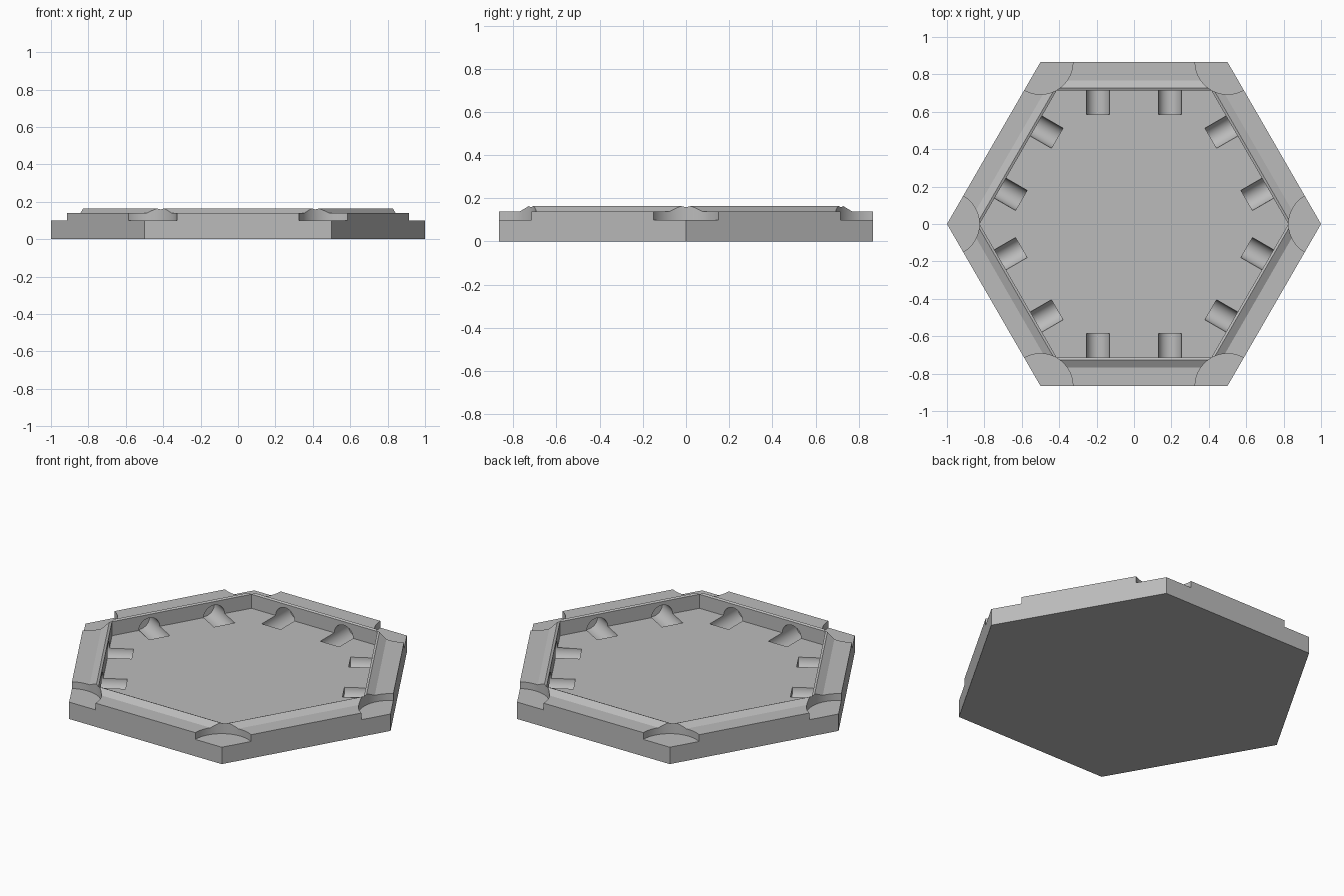
import bpy, bmesh
from math import cos, sin, pi, radians
from mathutils import Matrix, Vector

if "Cube" in bpy.data.objects:
    bpy.data.objects.remove(bpy.data.objects["Cube"], do_unlink=True)

APOTHEM = 3 ** 0.5 / 2
FLOOR = 0.075
WALL = 0.715

grey = bpy.data.materials.new("plain grey")
grey.use_nodes = True
grey.diffuse_color = (0.5, 0.5, 0.5, 1)
grey.node_tree.nodes["Principled BSDF"].inputs["Base Color"].default_value = (0.5, 0.5, 0.5, 1)


def make_object(name, bm):
    bmesh.ops.recalc_face_normals(bm, faces=bm.faces)
    mesh = bpy.data.meshes.new(name)
    bm.to_mesh(mesh)
    bm.free()
    obj = bpy.data.objects.new(name, mesh)
    bpy.context.collection.objects.link(obj)
    mesh.materials.append(grey)
    return obj


# Hexagonal tray: loft a rim profile of (apothem, height) around six sides
profile = [(APOTHEM, 0), (APOTHEM, 0.14), (0.768, 0.14),
           (0.728, 0.164), (WALL, 0.158), (WALL, FLOOR)]
bm = bmesh.new()
rings = []
for a, z in profile:
    r = a / APOTHEM
    rings.append([bm.verts.new((r * cos(i * pi / 3), r * sin(i * pi / 3), z)) for i in range(6)])
for low, high in zip(rings, rings[1:]):
    for i in range(6):
        j = (i + 1) % 6
        bm.faces.new((low[i], low[j], high[j], high[i]))
bm.faces.new(rings[0][::-1])
bm.faces.new(rings[-1])
tray = make_object("hexagonal_tray", bm)

# Cutters: round corner notches and paired peg sockets in each side
cut = bmesh.new()


def cylinder(radius, depth, segments, matrix):
    bmesh.ops.create_cone(cut, cap_ends=True, segments=segments, radius1=radius,
                          radius2=radius, depth=depth, matrix=matrix)


for i in range(6):
    corner = Matrix.Rotation(i * pi / 3, 4, "Z")
    cylinder(0.173, 0.2, 64, corner @ Matrix.Translation((1, 0, 0.2)))
    side = Matrix.Rotation(i * pi / 3 + pi / 6, 4, "Z")
    for offset in (-0.192, 0.192):
        place = Matrix.Translation((WALL, offset, FLOOR))
        cylinder(0.062, 0.26, 40, side @ place @ Matrix.Rotation(pi / 2, 4, "Y"))
cutter = make_object("notch_and_socket_cutter", cut)
cutter.hide_render = True

# Carve the tray, then drop the cutter
bpy.ops.object.select_all(action="DESELECT")
tray.select_set(True)
bpy.context.view_layer.objects.active = tray
mod = tray.modifiers.new("carve", "BOOLEAN")
mod.operation = "DIFFERENCE"
mod.solver = "EXACT"
mod.object = cutter
bpy.ops.object.modifier_apply(modifier=mod.name)
bpy.data.objects.remove(cutter, do_unlink=True)
bpy.ops.object.shade_smooth_by_angle(angle=radians(15))
